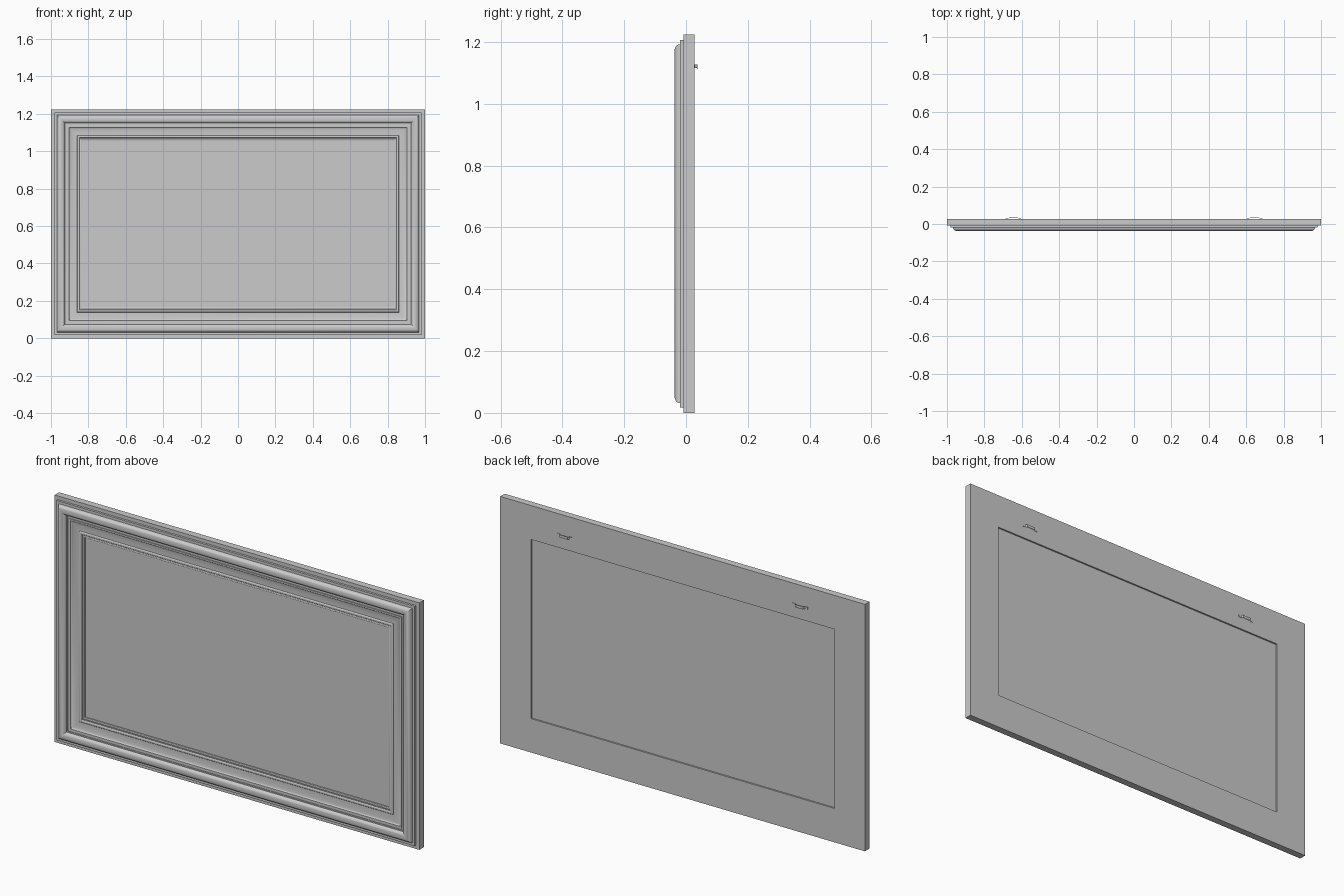
import bpy
import bmesh
import math

if "Cube" in bpy.data.objects:
    bpy.data.objects.remove(bpy.data.objects["Cube"])

HALF_W, HEIGHT = 1.0, 1.224
BACK, PANEL_FRONT, INSET = 0.027, -0.006, 0.168


def finish(name, bm, smooth=False):
    bmesh.ops.recalc_face_normals(bm, faces=bm.faces)
    mesh = bpy.data.meshes.new(name)
    bm.to_mesh(mesh)
    bm.free()
    obj = bpy.data.objects.new(name, mesh)
    bpy.context.collection.objects.link(obj)
    if smooth:
        bpy.ops.object.select_all(action='DESELECT')
        obj.select_set(True)
        bpy.context.view_layer.objects.active = obj
        bpy.ops.object.shade_smooth_by_angle(angle=math.radians(30))
    return obj


def arc(cx, cy, rx, ry, start, end, steps):
    """Elliptical arc of (inset, y) points, angles in degrees."""
    angles = [math.radians(start + (end - start) * i / steps) for i in range(steps + 1)]
    return [(cx + rx * math.cos(a), cy + ry * math.sin(a)) for a in angles]


def rectangle_sweep(name, profile):
    """Mitre a closed (inset, y) profile around the rectangle."""
    bm = bmesh.new()
    rings = []
    for sx, top in ((-1, 0), (1, 0), (1, 1), (-1, 1)):
        rings.append([bm.verts.new((sx * (HALF_W - d), y, HEIGHT - d if top else d))
                      for d, y in profile])
    n = len(profile)
    for k in range(4):
        a, b = rings[k], rings[(k + 1) % 4]
        for i in range(n):
            j = (i + 1) % n
            bm.faces.new((a[i], a[j], b[j], b[i]))
    return finish(name, bm, smooth=True)


def prism(name, points, offset):
    """Extrude a flat outline along an offset."""
    bm = bmesh.new()
    face = bm.faces.new([bm.verts.new(p) for p in points])
    result = bmesh.ops.extrude_face_region(bm, geom=[face])
    verts = [v for v in result["geom"] if isinstance(v, bmesh.types.BMVert)]
    bmesh.ops.translate(bm, verts=verts, vec=offset)
    return finish(name, bm)


# Moulded frame: stepped rim, rounded ridge, cove and inner beads
profile = [(0, BACK), (0, -0.008), (0.018, -0.008), (0.018, -0.019), (0.031, -0.019)]
profile += arc(0.053, -0.021, 0.021, 0.016, 180, 360, 14)
profile += [(0.08, -0.021), (0.08, -0.018), (0.088, -0.018), (0.088, -0.022), (0.094, -0.022)]
profile += arc(0.134, -0.022, 0.038, 0.010, 180, 90, 8)
profile += [(0.138, -0.012)]
profile += arc(0.146, -0.012, 0.007, 0.005, 180, 360, 8)
profile += [(0.156, -0.012), (0.156, -0.009)]
profile += arc(0.162, -0.009, 0.005, 0.003, 180, 360, 6)
profile += [(INSET, -0.009), (INSET, BACK)]
rectangle_sweep("frame_moulding", profile)

# Panel, set slightly in from the back
px, pz = HALF_W - INSET, INSET
prism("panel", [(-px, PANEL_FRONT, pz), (px, PANEL_FRONT, pz),
                (px, PANEL_FRONT, HEIGHT - pz), (-px, PANEL_FRONT, HEIGHT - pz)],
      (0, 0.019 - PANEL_FRONT, 0))

# Bridge-shaped hangers with a toothed lower edge
Z_LOW, Z_HIGH, THICK = 1.112, 1.127, 0.002
LIFT = 0.037 - THICK
for side, label in ((1, "left"), (-1, "right")):
    cx = side * 0.645
    half = [(0.042, BACK), (0.027, BACK), (0.022, LIFT)]
    path = [(-x, y) for x, y in half] + [(x, y) for x, y in reversed(half)]
    outline = [(cx + x, y, Z_LOW + 0.003) for x, y in path]
    outline += [(cx + x, y + THICK, Z_LOW + 0.003) for x, y in reversed(path)]
    prism(f"hanger_strap_{label}", outline, (0, 0, Z_HIGH - Z_LOW - 0.003))

    teeth = 6
    edge = [(cx - 0.022 + 0.044 * i / (2 * teeth), LIFT,
             Z_LOW if i % 2 else Z_LOW + 0.003) for i in range(2 * teeth + 1)]
    edge += [(cx + 0.022, LIFT, Z_LOW + 0.004), (cx - 0.022, LIFT, Z_LOW + 0.004)]
    prism(f"hanger_teeth_{label}", edge, (0, THICK, 0))
